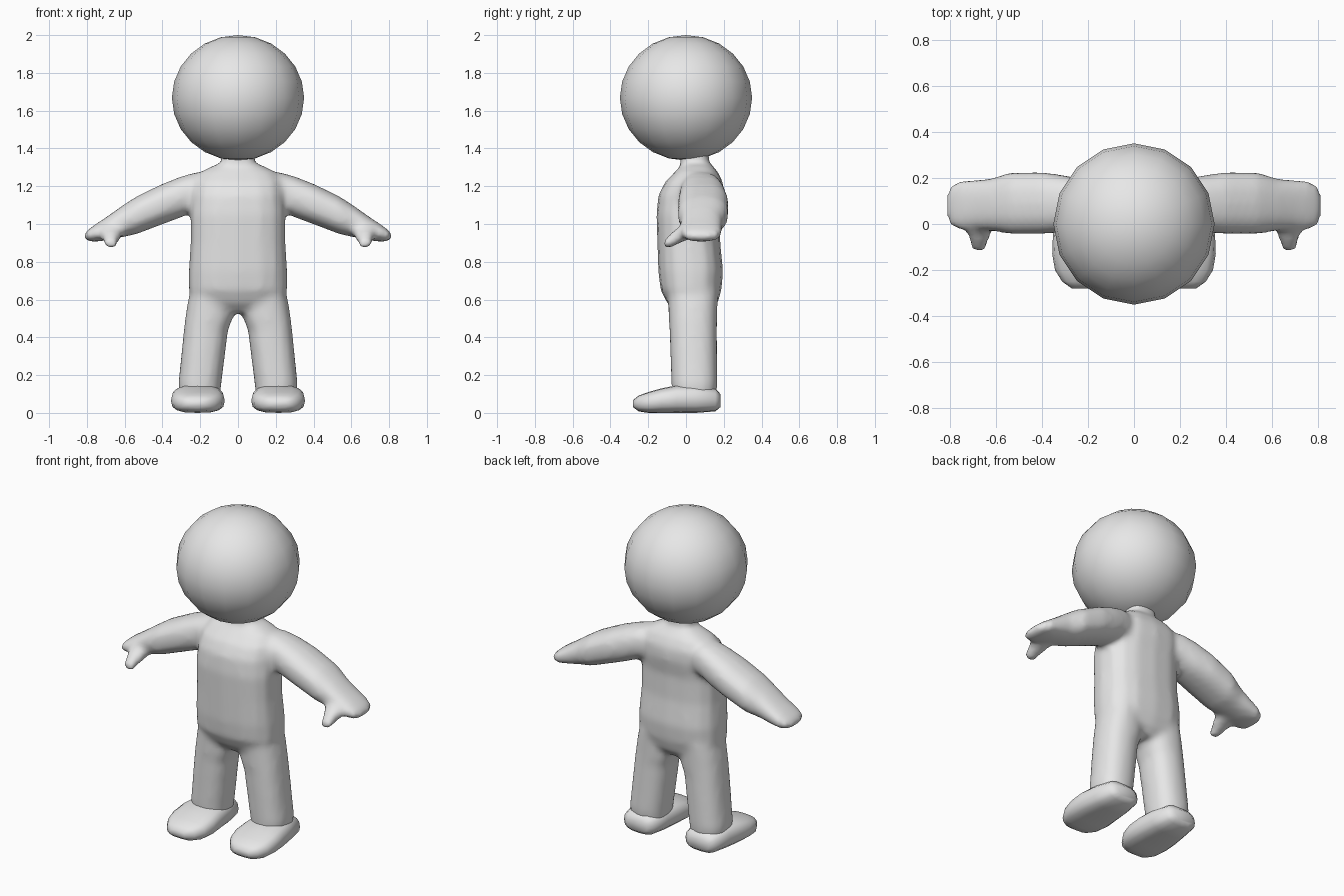
import bpy, bmesh, math
from mathutils import Vector

grey = bpy.data.materials.new("light_grey")
grey.diffuse_color = (0.8, 0.8, 0.8, 1)


def ring(axis, sec, side, power, n):
    """Rounded-box ring: (position, a_min, a_max, b_min, b_max) across an axis."""
    p, a0, a1, b0, b1 = sec
    pts = []
    for i in range(n):
        t = 2 * math.pi * i / n
        c, s = math.cos(t), math.sin(t)
        a = (a0 + a1) / 2 + (a1 - a0) / 2 * math.copysign(abs(c) ** (2 / power), c)
        b = (b0 + b1) / 2 + (b1 - b0) / 2 * math.copysign(abs(s) ** (2 / power), s)
        x, y, z = {"x": (p, a, b), "y": (a, p, b), "z": (a, b, p)}[axis]
        pts.append(Vector((side * x, y, z)))
    return pts


def loft(bm, axis, sections, side=1, power=2.4, n=16):
    rings = [[bm.verts.new(v) for v in ring(axis, s, side, power, n)] for s in sections]
    faces = [bm.faces.new((lo[i], lo[(i + 1) % n], hi[(i + 1) % n], hi[i]))
             for lo, hi in zip(rings, rings[1:]) for i in range(n)]
    faces += [bm.faces.new(rings[0]), bm.faces.new(rings[-1])]
    bmesh.ops.recalc_face_normals(bm, faces=faces)


def finish(bm, name):
    mesh = bpy.data.meshes.new(name)
    for f in bm.faces:
        f.smooth = True
    bm.to_mesh(mesh)
    bm.free()
    mesh.materials.append(grey)
    obj = bpy.data.objects.new(name, mesh)
    bpy.context.collection.objects.link(obj)
    return obj


# Body: torso, neck, arms and legs blended into one skin
bm = bmesh.new()
loft(bm, "z", [
    (0.53, -0.10, 0.10, -0.05, 0.13),
    (0.58, -0.235, 0.235, -0.10, 0.168),
    (0.65, -0.262, 0.262, -0.135, 0.188),
    (0.75, -0.262, 0.262, -0.147, 0.197),
    (0.90, -0.252, 0.252, -0.152, 0.182),
    (1.05, -0.252, 0.252, -0.157, 0.182),
    (1.15, -0.245, 0.245, -0.147, 0.20),
    (1.22, -0.238, 0.238, -0.113, 0.197),
    (1.275, -0.20, 0.20, -0.06, 0.17),
    (1.315, -0.12, 0.12, -0.02, 0.135)], power=2.6)
loft(bm, "z", [(1.20, -0.09, 0.09, -0.03, 0.122), (1.43, -0.09, 0.09, -0.03, 0.122)])
for side in (-1, 1):
    # Arm and mitten hand
    loft(bm, "x", [
        (0.10, 0.00, 0.16, 1.10, 1.27),
        (0.22, -0.03, 0.195, 1.07, 1.275),
        (0.30, -0.037, 0.212, 1.035, 1.252),
        (0.40, -0.044, 0.226, 0.998, 1.213),
        (0.54, -0.044, 0.224, 0.945, 1.145),
        (0.62, -0.03, 0.198, 0.928, 1.092),
        (0.70, -0.025, 0.192, 0.912, 1.035),
        (0.76, -0.025, 0.188, 0.905, 0.995),
        (0.80, -0.01, 0.165, 0.91, 0.965),
        (0.812, 0.03, 0.13, 0.922, 0.95)], side)
    # Thumb
    loft(bm, "y", [
        (0.05, 0.61, 0.73, 0.93, 1.02),
        (-0.02, 0.612, 0.732, 0.905, 1.00),
        (-0.07, 0.63, 0.715, 0.88, 0.96),
        (-0.105, 0.64, 0.705, 0.87, 0.925),
        (-0.12, 0.655, 0.70, 0.875, 0.91)], side)
    # Leg
    loft(bm, "z", [
        (0.66, 0.03, 0.25, -0.10, 0.17),
        (0.58, 0.02, 0.268, -0.095, 0.168),
        (0.50, 0.028, 0.28, -0.092, 0.166),
        (0.44, 0.052, 0.287, -0.088, 0.164),
        (0.15, 0.088, 0.317, -0.078, 0.167),
        (0.06, 0.10, 0.305, -0.07, 0.155)], side)
body = finish(bm, "body")
remesh = body.modifiers.new("blend", "REMESH")
remesh.mode = "VOXEL"
remesh.voxel_size = 0.018
remesh.use_smooth_shade = True
soften = body.modifiers.new("soften", "SMOOTH")
soften.factor = 0.5
soften.iterations = 6

# Feet: rounded shoes with flat soles
for side, name in ((-1, "right_foot"), (1, "left_foot")):
    bm = bmesh.new()
    loft(bm, "y", [
        (0.182, 0.14, 0.28, 0.03, 0.10),
        (0.155, 0.105, 0.315, 0.008, 0.13),
        (0.05, 0.085, 0.335, 0.0, 0.148),
        (-0.05, 0.075, 0.352, 0.0, 0.146),
        (-0.13, 0.07, 0.355, 0.0, 0.13),
        (-0.20, 0.085, 0.343, 0.0, 0.11),
        (-0.25, 0.12, 0.312, 0.008, 0.092),
        (-0.28, 0.17, 0.27, 0.03, 0.068)], side, power=2.8)
    finish(bm, name)

# Head: large smooth ball
bm = bmesh.new()
bmesh.ops.create_uvsphere(bm, u_segments=16, v_segments=12, radius=1)
for v in bm.verts:
    v.co = Vector((v.co.x * 0.35, v.co.y * 0.35, 1.668 + v.co.z * 0.332))
finish(bm, "head")
